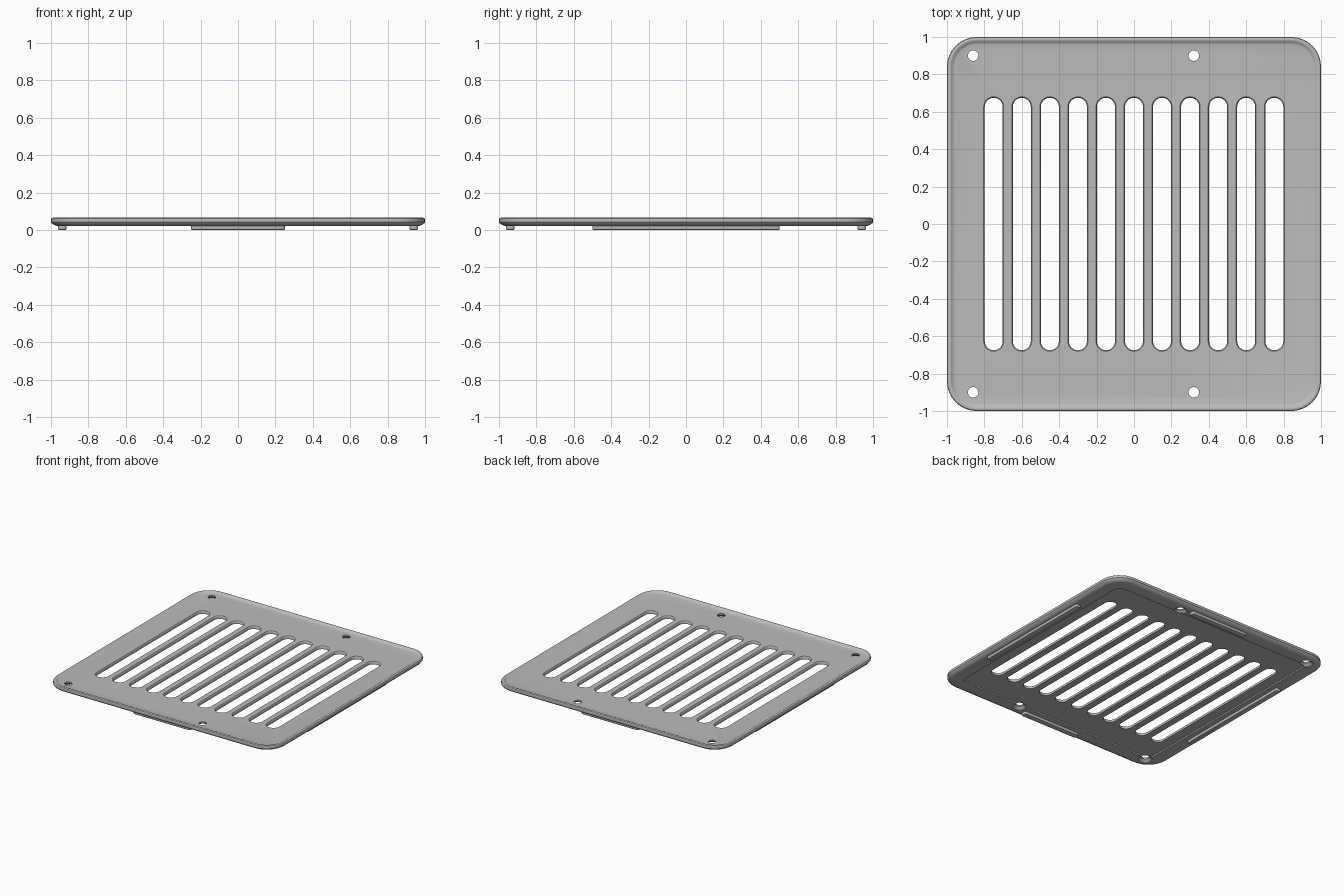
import bpy, bmesh, math

cube = bpy.data.objects.get("Cube")
if cube:
    bpy.data.objects.remove(cube, do_unlink=True)

grey = bpy.data.materials.new("plain grey")
grey.use_nodes = True
colour = (0.5, 0.5, 0.5, 1)
grey.diffuse_color = colour
grey.node_tree.nodes["Principled BSDF"].inputs["Base Color"].default_value = colour


def outline(hx, hy, r, steps=8):
    """Points of a rounded rectangle, counter-clockwise."""
    pts = []
    for i, (sx, sy) in enumerate([(1, 1), (-1, 1), (-1, -1), (1, -1)]):
        for k in range(steps + 1):
            a = math.pi / 2 * (i + k / steps)
            pts.append((sx * (hx - r) + r * math.cos(a), sy * (hy - r) + r * math.sin(a)))
    return pts


def loft(bm, rings, cx=0, cy=0):
    """Capped solid through rings of (half x, half y, corner radius, z)."""
    loops = [[bm.verts.new((cx + x, cy + y, z)) for x, y in outline(hx, hy, r)]
             for hx, hy, r, z in rings]
    for a, b in zip(loops, loops[1:]):
        for i in range(len(a)):
            j = (i + 1) % len(a)
            bm.faces.new((a[i], a[j], b[j], b[i]))
    bm.faces.new(loops[0][::-1])
    bm.faces.new(loops[-1])


def finish(name, bm):
    bmesh.ops.remove_doubles(bm, verts=bm.verts, dist=0.00001)
    bmesh.ops.recalc_face_normals(bm, faces=bm.faces)
    mesh = bpy.data.meshes.new(name)
    bm.to_mesh(mesh)
    bm.free()
    mesh.materials.append(grey)
    ob = bpy.data.objects.new(name, mesh)
    bpy.context.collection.objects.link(ob)
    return ob


def activate(ob):
    bpy.ops.object.select_all(action='DESELECT')
    ob.select_set(True)
    bpy.context.view_layer.objects.active = ob


# Tray: underside, chamfered outside, raised lip, sunken top
bm = bmesh.new()
profile = [(0.965, 0.022), (0.975, 0.024), (0.995, 0.035), (1.0, 0.042), (1.0, 0.058),
           (0.997, 0.063), (0.99, 0.066), (0.983, 0.066), (0.975, 0.062),
           (0.968, 0.056), (0.96, 0.054)]
loft(bm, [(h, h, h - 0.84, z) for h, z in profile])
tray = finish("vent_tray", bm)

# Cutters: underside recess, slots with eased top edges, countersunk holes
bm = bmesh.new()
loft(bm, [(0.885, 0.885, 0.05, -0.05), (0.88, 0.88, 0.045, 0.032)])
recess = finish("recess_cutter", bm)

bm = bmesh.new()
for i in range(11):
    loft(bm, [(0.048 + e, 0.675 + e, 0.048 + e, z) for e, z in
              [(0, -0.05), (0, 0.046), (0.002, 0.051), (0.008, 0.056), (0.008, 0.1)]],
         cx=0.15 * (i - 5))
slots = finish("slot_cutter", bm)

bm = bmesh.new()
for x in (-0.86, 0.32):
    for y in (-0.9, 0.9):
        loft(bm, [(r, r, r, z) for r, z in
                  [(0.05, -0.05), (0.05, 0.026), (0.028, 0.044), (0.028, 0.1)]], x, y)
holes = finish("hole_cutter", bm)

activate(tray)
for cutter in (recess, slots, holes):
    cutter.hide_render = True
    mod = tray.modifiers.new("cut", 'BOOLEAN')
    mod.operation = 'DIFFERENCE'
    mod.solver = 'EXACT'
    mod.object = cutter
    bpy.ops.object.modifier_apply(modifier=mod.name)
    bpy.data.objects.remove(cutter, do_unlink=True)
bpy.ops.object.shade_smooth_by_angle(angle=math.radians(30))

# Locating ribs under the rim
for name, cx, cy, hx, hy in [("left_rib", 0.94, 0, 0.022, 0.5), ("right_rib", -0.94, 0, 0.022, 0.5),
                             ("front_rib", 0, -0.94, 0.25, 0.022), ("back_rib", 0, 0.94, 0.25, 0.022)]:
    bm = bmesh.new()
    loft(bm, [(hx - e, hy - e, 0.012 - e, z) for e, z in
              [(0.006, 0.003), (0.002, 0.005), (0, 0.01), (0, 0.026)]], cx, cy)
    rib = finish(name, bm)
    rib.location.z = -0.003
    activate(rib)
    bpy.ops.object.shade_smooth_by_angle(angle=math.radians(30))
